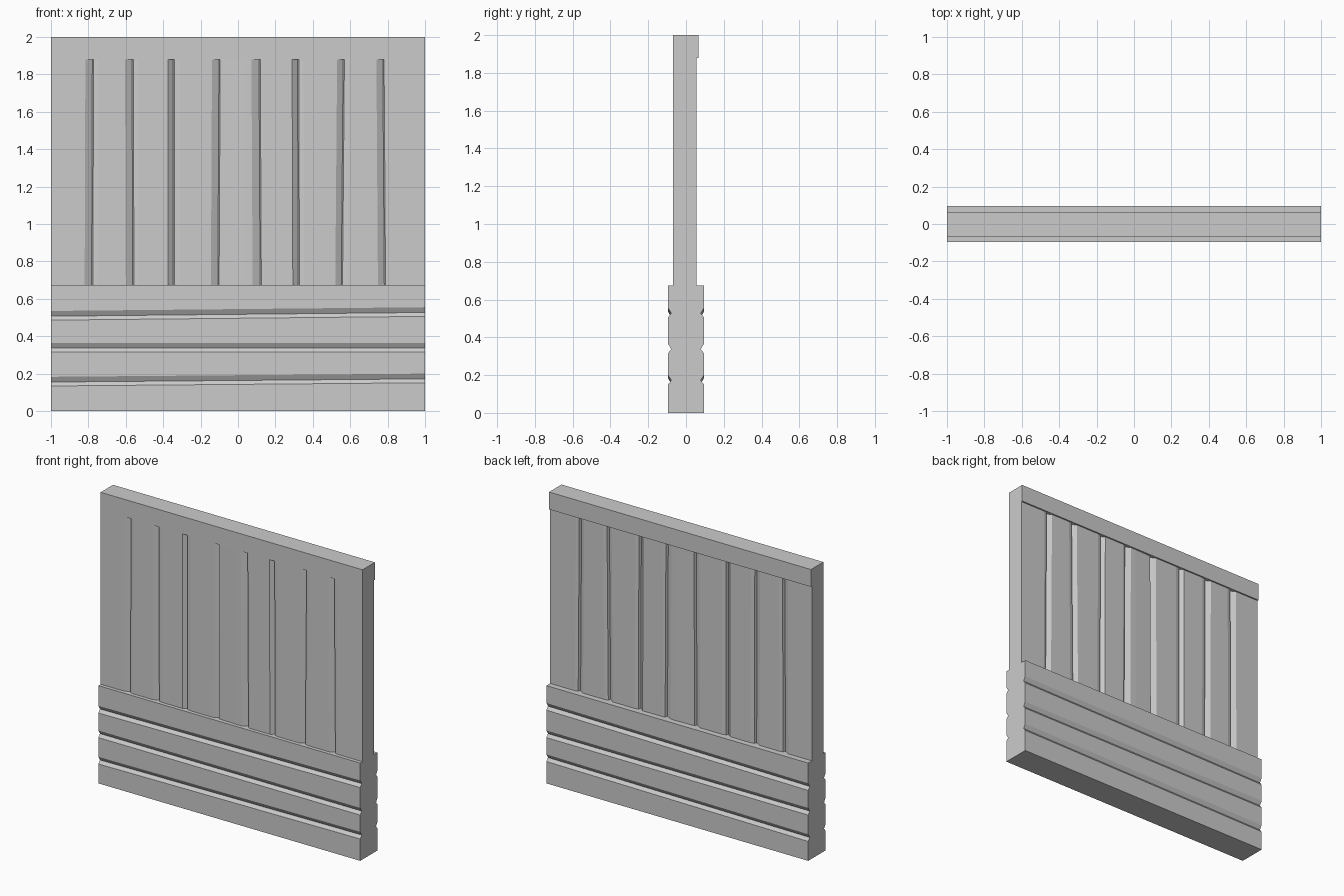
import bpy
import bmesh

cube = bpy.data.objects.get("Cube")
if cube:
    bpy.data.objects.remove(cube)

GREY = (0.6, 0.6, 0.6, 1.0)
grey = bpy.data.materials.new("plain grey")
grey.use_nodes = True
grey.diffuse_color = GREY
grey.node_tree.nodes["Principled BSDF"].inputs["Base Color"].default_value = GREY


def loft(name, ring_a, ring_b):
    """Solid between two matching closed outlines."""
    bm = bmesh.new()
    a = [bm.verts.new(p) for p in ring_a]
    b = [bm.verts.new(p) for p in ring_b]
    bm.faces.new(a)
    bm.faces.new(b)
    for i in range(len(a)):
        j = (i + 1) % len(a)
        bm.faces.new((a[i], a[j], b[j], b[i]))
    bmesh.ops.recalc_face_normals(bm, faces=bm.faces)
    mesh = bpy.data.meshes.new(name)
    bm.to_mesh(mesh)
    bm.free()
    mesh.materials.append(grey)
    obj = bpy.data.objects.new(name, mesh)
    bpy.context.scene.collection.objects.link(obj)
    return obj


# Base of stacked planks: a grooved side profile swept along x, grooves a little tilted
BASE_Y, BASE_TOP, NOTCH = 0.095, 0.675, 0.017
base_grooves = [(0.155, 0.172), (0.337, 0.337), (0.507, 0.527)]  # height at left and right end


def base_ring(x, end):
    side = [(BASE_Y, 0)]
    for groove in base_grooves:
        z = groove[end]
        side += [(BASE_Y, z - 0.021), (BASE_Y - NOTCH, z), (BASE_Y, z + 0.028)]
    side.append((BASE_Y, BASE_TOP))
    outline = side + [(-y, z) for y, z in reversed(side)]
    return [(x, y, z) for y, z in outline]


loft("plank_base", base_ring(-1, 0), base_ring(1, 1))

# Upright boards: a grooved plan outline swept upwards, same grooves front and back
FRONT, BACK, DEPTH = -0.07, 0.055, 0.022
# start of slope, bottom of groove, end of slope, lean of the groove at the top
board_grooves = [
    (-0.82, -0.783, -0.75, 0.004), (-0.60, -0.563, -0.53, -0.004),
    (-0.375, -0.347, -0.31, 0.0), (-0.145, -0.108, 0.03, 0.006),
    (0.078, 0.118, 0.14, -0.006), (0.293, 0.322, 0.355, -0.004),
    (0.52, 0.552, 0.585, 0.01), (0.748, 0.782, 0.81, -0.008),
]


def board_ring(z, lean_scale):
    dents = [(-1, 0)]
    for start, low, end, lean in board_grooves:
        s = lean * lean_scale
        dents += [(start + s, 0), (low + s, DEPTH),
                  (low + s + 0.007, DEPTH * 0.25), (end + s, 0)]
    dents.append((1, 0))
    front = [(x, FRONT + d, z) for x, d in dents]
    back = [(x, BACK - d, z) for x, d in reversed(dents)]
    return front + back


loft("upright_boards", board_ring(BASE_TOP, 0), board_ring(1.88, 1))

# Top rail, flush with the boards at the front and proud at the back
def rail_ring(z):
    return [(-1, FRONT, z), (1, FRONT, z), (1, 0.065, z), (-1, 0.065, z)]


loft("top_rail", rail_ring(1.88), rail_ring(2.0))
